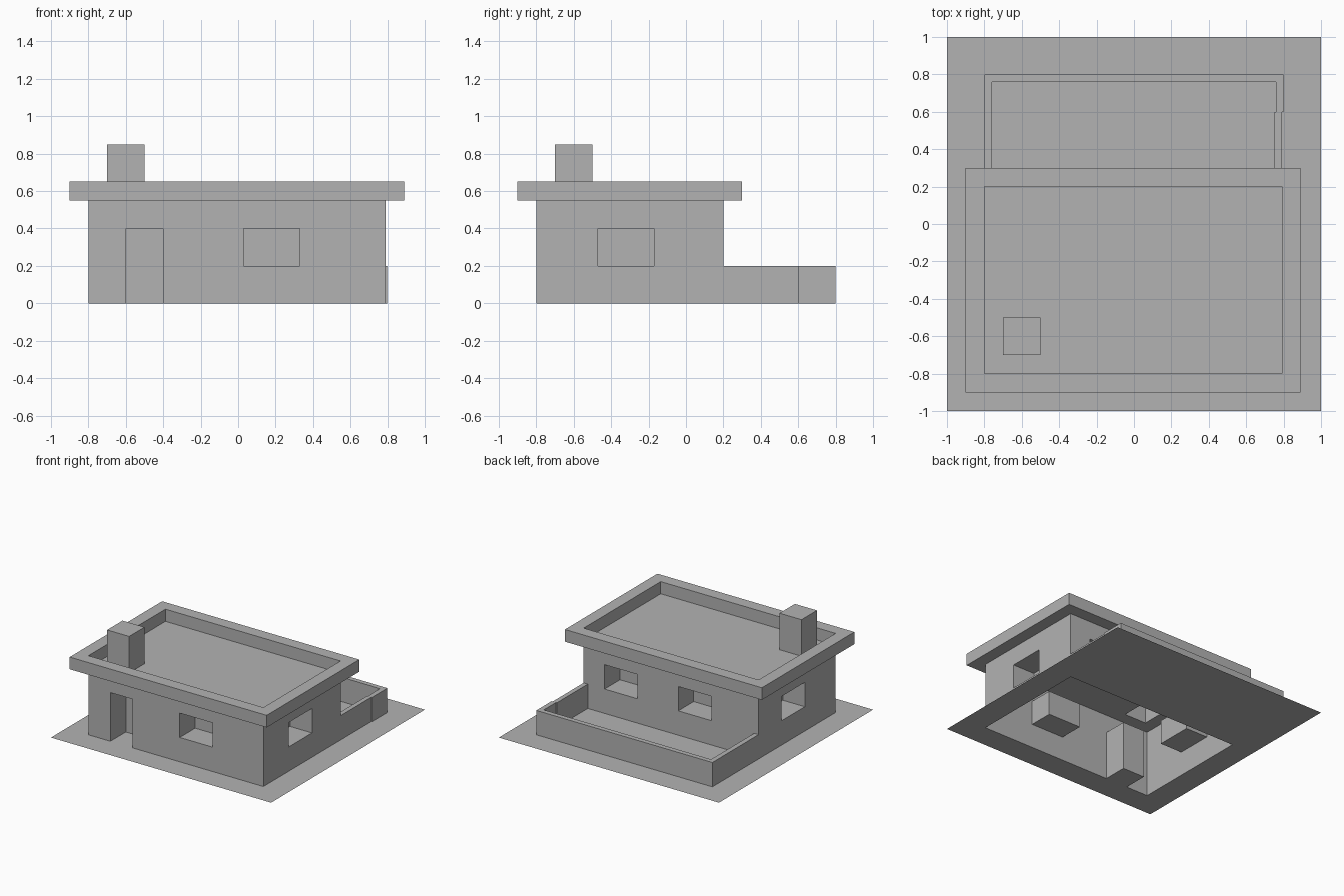
import bpy, bmesh
from mathutils import Vector

cube = bpy.data.objects.get("Cube")
if cube:
    bpy.data.objects.remove(cube, do_unlink=True)

# One plain grey for everything
grey = bpy.data.materials.new("plaster_grey")
grey.use_nodes = True
colour = (0.45, 0.45, 0.45, 1)
grey.diffuse_color = colour
grey.node_tree.nodes["Principled BSDF"].inputs["Base Color"].default_value = colour


def finish(name, bm):
    mesh = bpy.data.meshes.new(name)
    bm.to_mesh(mesh)
    bm.free()
    mesh.materials.append(grey)
    obj = bpy.data.objects.new(name, mesh)
    bpy.context.scene.collection.objects.link(obj)
    return obj


def add_box(bm, x, y, z):
    """Box from three (low, high) ranges."""
    lo, hi = Vector((x[0], y[0], z[0])), Vector((x[1], y[1], z[1]))
    for v in bmesh.ops.create_cube(bm, size=1)["verts"]:
        v.co = (lo + hi) / 2 + v.co * (hi - lo)


def boxes(name, *ranges):
    bm = bmesh.new()
    for r in ranges:
        add_box(bm, *r)
    return finish(name, bm)


def combine(obj, other, operation):
    """Apply a boolean and remove the helper."""
    mod = obj.modifiers.new(operation.lower(), 'BOOLEAN')
    mod.operation, mod.object, mod.solver = operation, other, 'EXACT'
    other.hide_render = True
    bpy.context.view_layer.objects.active = obj
    bpy.ops.object.modifier_apply(modifier=mod.name)
    bpy.data.objects.remove(other, do_unlink=True)


LEFT, RIGHT, FRONT, BACK = -0.8, 0.79, -0.8, 0.2
EAVES, RIM, DEPTH = 0.55, 0.65, 0.2
SILL = (0.2, 0.4)

# House body with chimney
house = boxes("house_walls", ((LEFT, RIGHT), (FRONT, BACK), (0, EAVES)))
chimney = boxes("chimney", ((-0.7, -0.5), (-0.7, -0.5), (0.5, 0.85)))
combine(house, chimney, 'UNION')

# Recessed door and windows
front_recess = (FRONT - 0.1, FRONT + DEPTH)
back_recess = (BACK - DEPTH, BACK + 0.1)
recesses = boxes(
    "recess_cutter",
    ((-0.6, -0.4), front_recess, (-0.1, 0.4)),
    ((0.03, 0.33), front_recess, SILL),
    ((0.3, 0.6), back_recess, SILL),
    ((-0.37, -0.07), back_recess, SILL),
    ((RIGHT - DEPTH, RIGHT + 0.1), (-0.47, -0.17), SILL),
    ((LEFT - 0.1, LEFT + DEPTH), (-0.4, -0.1), SILL))
combine(house, recesses, 'DIFFERENCE')

# Open the underside so the house is a hollow shell
bm = bmesh.new()
bm.from_mesh(house.data)
floor = [f for f in bm.faces if all(v.co.z < 0.001 for v in f.verts)]
bmesh.ops.delete(bm, geom=floor, context='FACES')
bm.to_mesh(house.data)
bm.free()

# Overhanging roof rim around the sunken deck
rim = boxes("roof_rim", ((LEFT - 0.1, RIGHT + 0.1), (FRONT - 0.1, BACK + 0.1), (EAVES, RIM)))
opening = boxes("rim_cutter", ((LEFT, RIGHT), (FRONT, BACK), (EAVES - 0.1, RIM + 0.1)))
combine(rim, opening, 'DIFFERENCE')

# Low terrace walls, with a slight jog on one side
height = (0, 0.2)
boxes("terrace_wall",
      ((LEFT, -0.76), (BACK, 0.8), height),
      ((-0.76, 0.76), (0.76, 0.8), height),
      ((0.76, 0.8), (0.6, 0.8), height),
      ((0.752, RIGHT), (BACK, 0.6), height))

# Ground sheet, open under the house except at the doorway
bm = bmesh.new()
for x0, x1, y0, y1 in ((-1, 1, BACK, 1), (-1, 1, -1, FRONT),
                       (-1, LEFT, FRONT, BACK), (RIGHT, 1, FRONT, BACK),
                       (-0.6, -0.4, FRONT, FRONT + DEPTH)):
    bm.faces.new([bm.verts.new((x, y, 0)) for x, y in
                  ((x0, y0), (x1, y0), (x1, y1), (x0, y1))])
finish("ground", bm)
